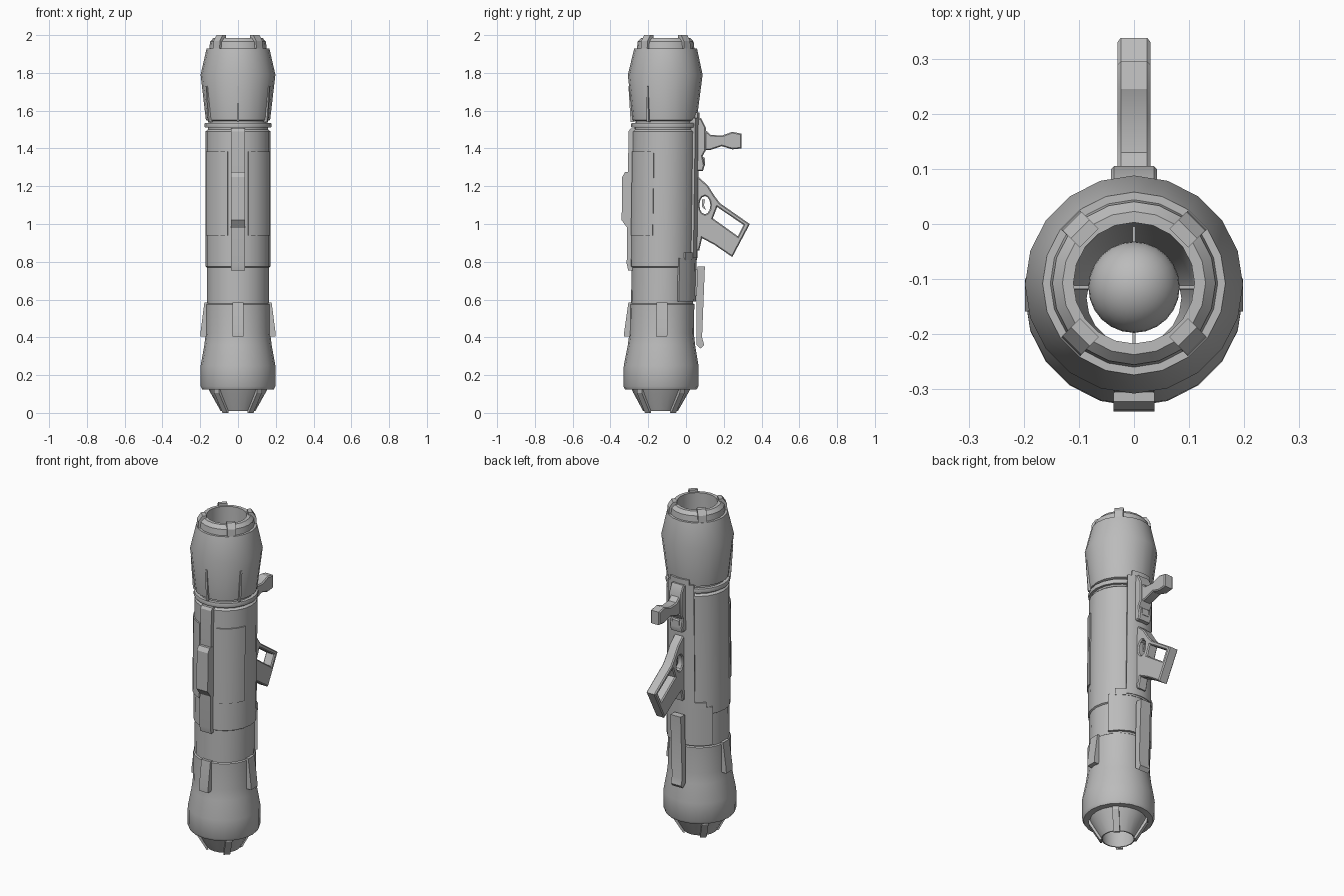
import bpy, bmesh, math
from mathutils import Matrix, Vector

old = bpy.data.objects.get("Cube")
if old:
    bpy.data.objects.remove(old, do_unlink=True)

grey = bpy.data.materials.new("plain grey")
grey.use_nodes = True
GREY = (0.5, 0.5, 0.5, 1)
grey.diffuse_color = GREY
grey.node_tree.nodes["Principled BSDF"].inputs["Base Color"].default_value = GREY


def lean(mesh):
    """Move a part built round the z axis onto the slightly leaning tube axis."""
    for v in mesh.vertices:
        v.co.y += 0.014 * v.co.z - 0.135


def finish(name, mesh, smooth=True):
    mesh.materials.clear()
    mesh.materials.append(grey)
    obj = bpy.data.objects.new(name, mesh)
    bpy.context.collection.objects.link(obj)
    bpy.ops.object.select_all(action="DESELECT")
    obj.select_set(True)
    bpy.context.view_layer.objects.active = obj
    if smooth:
        bpy.ops.object.shade_smooth_by_angle(angle=math.radians(28))
    return obj


def from_bmesh(name, bm, leaning=True):
    bmesh.ops.recalc_face_normals(bm, faces=bm.faces)
    mesh = bpy.data.meshes.new(name)
    bm.to_mesh(mesh)
    bm.free()
    if leaning:
        lean(mesh)
    return finish(name, mesh)


def lathe(name, profile, sides=20):
    """Spin a closed (radius, height) profile."""
    bm = bmesh.new()
    verts = [bm.verts.new((0, -r, z)) for r, z in profile]
    edges = [bm.edges.new((a, b)) for a, b in zip(verts, verts[1:] + verts[:1])]
    bmesh.ops.spin(bm, geom=verts + edges, axis=(0, 0, 1), cent=(0, 0, 0),
                   steps=sides, angle=math.tau, use_merge=True)
    bmesh.ops.remove_doubles(bm, verts=bm.verts, dist=1e-5)
    return from_bmesh(name, bm)


def slab(name, loops, half, angle=0, chamfer=0.0, leaning=True):
    """Side outline (outward, height) with holes, given width, turned to an angle from the front."""
    curve = bpy.data.curves.new(name, "CURVE")
    curve.dimensions = "2D"
    curve.fill_mode = "BOTH"
    curve.extrude = half - chamfer
    curve.bevel_depth = chamfer
    curve.offset = -chamfer
    curve.bevel_resolution = 0
    for pts in loops:
        s = curve.splines.new("POLY")
        s.points.add(len(pts) - 1)
        for p, (u, z) in zip(s.points, pts):
            p.co = (u, z, 0, 1)
        s.use_cyclic_u = True
    tmp = bpy.data.objects.new(name + "_outline", curve)
    bpy.context.collection.objects.link(tmp)
    dg = bpy.context.evaluated_depsgraph_get()
    mesh = bpy.data.meshes.new_from_object(tmp.evaluated_get(dg))
    bpy.data.objects.remove(tmp, do_unlink=True)
    a = math.radians(angle)
    out = Vector((math.sin(a), -math.cos(a), 0))
    up = Vector((0, 0, 1))
    mesh.transform(Matrix((out, up, out.cross(up))).transposed().to_4x4())
    bm = bmesh.new()
    bm.from_mesh(mesh)
    bmesh.ops.remove_doubles(bm, verts=bm.verts, dist=1e-5)
    return from_bmesh(name, bm, leaning)


def wrap(name, a0, a1, z0, z1, r, inner=0.15, steps=6):
    """Curved plate lying on the tube between two angles from the front."""
    bm = bmesh.new()
    angles = [math.radians(a0 + (a1 - a0) * i / steps) for i in range(steps + 1)]
    ring = [(r, a) for a in angles] + [(inner, a) for a in reversed(angles)]
    face = bm.faces.new([bm.verts.new((q * math.sin(a), -q * math.cos(a), z0)) for q, a in ring])
    top = bmesh.ops.extrude_face_region(bm, geom=[face])["geom"]
    bmesh.ops.translate(bm, vec=(0, 0, z1 - z0),
                        verts=[g for g in top if isinstance(g, bmesh.types.BMVert)])
    return from_bmesh(name, bm)


# Hollow tube with flared head and tail
lathe("tube_body", [
    (0.11, 1.985), (0.13, 1.985), (0.148, 1.965), (0.152, 1.93), (0.166, 1.93), (0.198, 1.79),
    (0.17, 1.55), (0.155, 1.545), (0.155, 1.535), (0.175, 1.535), (0.178, 1.523), (0.175, 1.51),
    (0.16, 1.51), (0.16, 1.50), (0.172, 1.49), (0.172, 0.775), (0.164, 0.77), (0.164, 0.58),
    (0.171, 0.575), (0.171, 0.42), (0.178, 0.36), (0.198, 0.25), (0.198, 0.14), (0.19, 0.125),
    (0.155, 0.125), (0.145, 0.105), (0.092, 0.01), (0.086, 0.01), (0.11, 0.2)])

for i, a in enumerate((45, 135, 225, 315)):
    # Lugs on muzzle and tail nozzle
    slab(f"muzzle_lug_{i}", [[(0.115, 1.93), (0.115, 2.0), (0.138, 2.0), (0.159, 1.97),
                              (0.162, 1.93)]], 0.024, a)
    slab(f"nozzle_lug_{i}", [[(0.088, 0.0), (0.098, 0.0), (0.16, 0.105), (0.16, 0.13),
                              (0.12, 0.13)]], 0.018, a)

# Thin gussets under the head
for a in (-60, 0, 60):
    slab(f"head_gusset_{a}", [[(0.16, 1.54), (0.18, 1.54), (0.194, 1.73), (0.18, 1.73)]], 0.006, a)

# Tail wedges
for a in (-90, 0, 90):
    slab(f"tail_wedge_{a}", [[(0.16, 0.405), (0.198, 0.405), (0.198, 0.43), (0.178, 0.585),
                              (0.16, 0.585)]], 0.03, a)

# Curved side panels
for side, s in (("left", 1), ("right", -1)):
    wrap(f"{side}_panel", s * 18, s * 72, 0.94, 1.385, 0.178)

# Front rail and raised block
slab("front_rail", [[(0.15, 0.755), (0.182, 0.755), (0.19, 0.79), (0.19, 1.49), (0.18, 1.505),
                     (0.15, 1.505)]], 0.036)
slab("front_block", [[(0.16, 0.97), (0.19, 0.98), (0.22, 1.02), (0.22, 1.25), (0.205, 1.275),
                      (0.16, 1.275)]], 0.037)

# Back mounting plate, wider at its foot
wrap("back_plate", 152, 208, 0.82, 1.56, 0.184)
wrap("back_plate_top", 160, 200, 1.56, 1.59, 0.184)
wrap("back_plate_foot", 120, 240, 0.59, 0.82, 0.179)
wrap("back_plate_foot_shoulder", 132, 228, 0.81, 0.85, 0.181)

# Fore grip with its mount
slab("fore_grip_mount", [[(0.03, 1.28), (0.09, 1.28), (0.098, 1.31), (0.088, 1.36), (0.105, 1.39),
                          (0.105, 1.51), (0.08, 1.56), (0.03, 1.56)]], 0.042, 180, 0.006, False)
slab("fore_grip", [[(0.06, 1.53), (0.09, 1.51), (0.13, 1.472), (0.19, 1.468), (0.245, 1.488),
                    (0.295, 1.478), (0.295, 1.4), (0.245, 1.395), (0.19, 1.412), (0.13, 1.392),
                    (0.06, 1.39)]], 0.03, 180, 0.006, False)
slab("latch", [[(0.05, 1.29), (0.1, 1.31), (0.1, 1.35), (0.05, 1.37)]], 0.022, 180, 0, False)

# Rear grip with trigger opening and hand opening
trigger_hole = [(0.1 + 0.029 * math.cos(t * math.tau / 12), 1.1 + 0.048 * math.sin(t * math.tau / 12))
                for t in range(12)]
hand_hole = [(0.165, 1.09), (0.305, 0.995), (0.275, 0.935), (0.142, 1.03)]
slab("rear_grip", [[(0.04, 1.25), (0.07, 1.245), (0.115, 1.205), (0.15, 1.15), (0.18, 1.11),
                    (0.338, 1.0), (0.245, 0.825), (0.15, 0.89), (0.085, 0.925), (0.07, 0.86),
                    (0.04, 0.86)], trigger_hole, hand_hole], 0.03, 180, 0.006, False)
slab("trigger", [[(0.085, 1.13), (0.1, 1.13), (0.095, 1.1), (0.105, 1.075), (0.085, 1.09)]],
     0.008, 180, 0, False)

# Rear rest plate
slab("rest_plate", [[(0.055, 0.36), (0.078, 0.34), (0.096, 0.36), (0.085, 0.4), (0.1, 0.775),
                     (0.06, 0.775), (0.055, 0.6)]], 0.034, 180, 0, False)
slab("rest_plate_hinge", [[(0.02, 0.62), (0.08, 0.62), (0.08, 0.76), (0.02, 0.76)]],
     0.025, 180, 0, False)

# Round projectile held inside by thin fins
bm = bmesh.new()
bmesh.ops.create_uvsphere(bm, u_segments=24, v_segments=16, radius=0.083,
                          matrix=Matrix.Translation((0, 0, 1.45)))
from_bmesh("projectile", bm)
for a in (0, 90, 180, 270):
    slab(f"projectile_fin_{a}", [[(0.06, 1.36), (0.112, 1.36), (0.112, 1.42), (0.06, 1.42)]],
         0.003, a)
